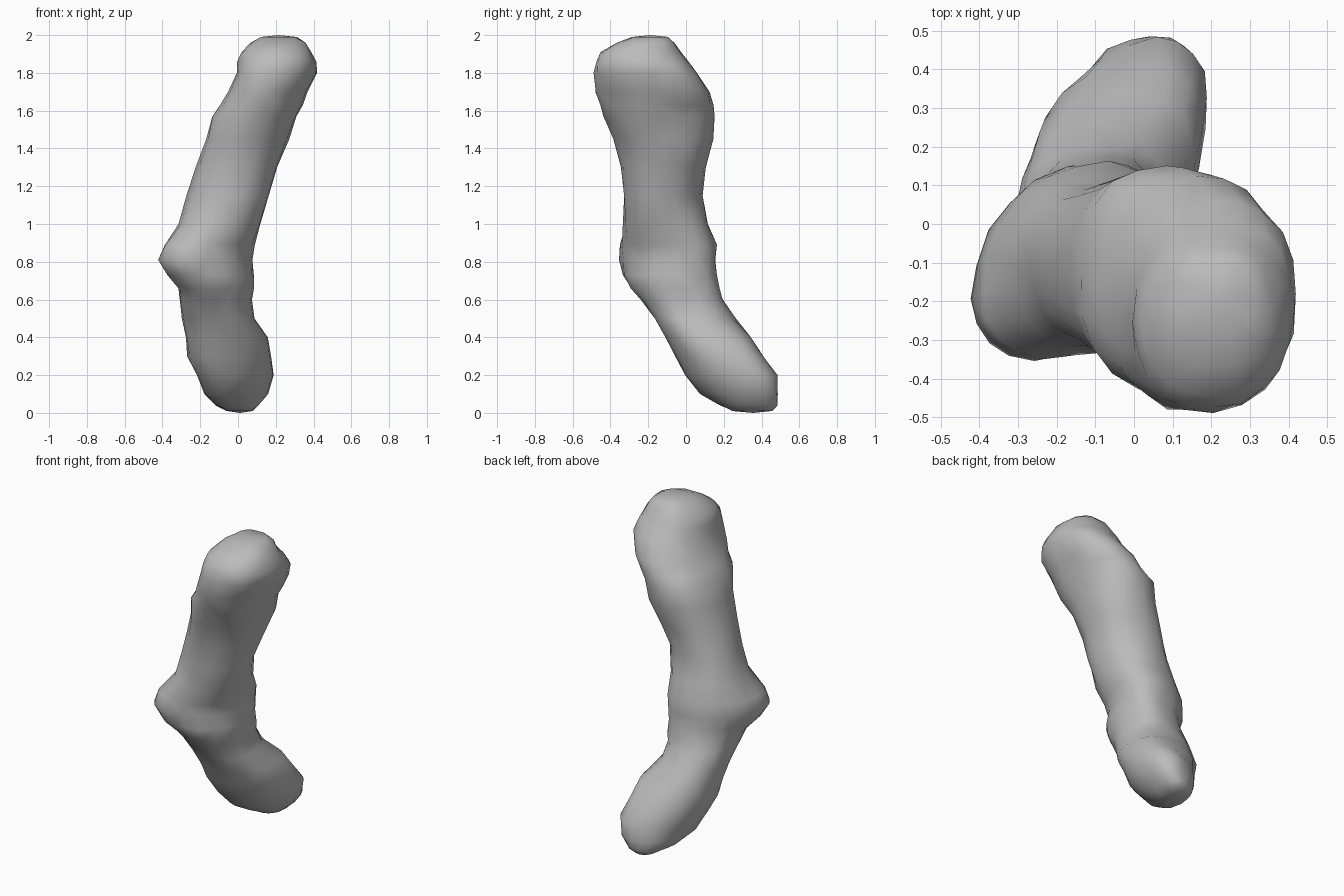
import bpy, bmesh, math, random

random.seed(4)
default_cube = bpy.data.objects.get("Cube")
if default_cube:
    bpy.data.objects.remove(default_cube, do_unlink=True)

SIDES = 20
LUMPINESS = 0.005
SQUARENESS = 0.9

# Cross-sections in hundredths: height, x range, y range, diagonal lean
SECTIONS = [
    (1, -6, 8, 25, 46, 20),
    (4, -12, 11, 18, 48, 28),
    (10, -18, 16, 8, 49, 35),
    (20, -22, 19, -1, 48, 35),
    (30, -27, 18, -6, 41, 22),
    (40, -28, 16, -11, 35, 12),
    (50, -30, 9, -17, 26, 0),
    (60, -31, 7, -24, 20, 5),
    (66, -32, 8, -29, 18, 12),
    (73, -37, 8, -34, 16, 25),
    (81, -42, 8, -35, 16, 35),
    (89, -39, 9, -35, 16, 28),
    (100, -31, 12, -33, 12, 0),
    (115, -27, 16, -33, 9, -12),
    (130, -22, 21, -34, 11, 0),
    (145, -17, 27, -38, 14, 4),
    (157, -14, 31, -44, 15, -4),
    (163, -9, 34, -46, 14, 4),
    (170, -5, 37, -48, 12, 12),
    (180, -1, 42, -49, 6, 10),
    (186, 0, 41, -48, 1, 6),
    (191, 2, 39, -45, -3, 3),
    (196, 7, 36, -37, -6, 0),
    (199, 12, 31, -29, -9, 0),
]


def make_material(name, colour):
    material = bpy.data.materials.new(name)
    material.use_nodes = True
    material.diffuse_color = colour
    shader = next(n for n in material.node_tree.nodes if n.type == "BSDF_PRINCIPLED")
    shader.inputs["Base Color"].default_value = colour
    shader.inputs["Roughness"].default_value = 0.8
    return material


def fuller(value):
    """Push a sine or cosine outward so that the oval is slightly boxy."""
    return math.copysign(abs(value) ** SQUARENESS, value)


def add_ring(bm, section):
    """Add one leaning oval of vertices that fills the given ranges."""
    height, x_low, x_high, y_low, y_high, lean = (value / 100 for value in section)
    centre_x, centre_y = (x_low + x_high) / 2, (y_low + y_high) / 2
    radius_x, radius_y = (x_high - x_low) / 2, (y_high - y_low) / 2
    ring = []
    for i in range(SIDES):
        angle = math.tau * i / SIDES
        swell = 1 + random.uniform(-LUMPINESS, LUMPINESS) / radius_x
        ring.append(bm.verts.new((
            centre_x + radius_x * swell * fuller(math.cos(angle)),
            centre_y + radius_y * swell * fuller(math.sin(angle + lean)),
            height,
        )))
    return ring


def close_end(bm, ring, height):
    """Close a ring with a low fan to a centre point."""
    x = sum(v.co.x for v in ring) / SIDES
    y = sum(v.co.y for v in ring) / SIDES
    tip = bm.verts.new((x, y, height))
    for i in range(SIDES):
        bm.faces.new((ring[i], ring[(i + 1) % SIDES], tip))


# Bent limb: rounded lower end, jutting joint and bulbous top in one skin
bm = bmesh.new()
rings = [add_ring(bm, section) for section in SECTIONS]
for lower, upper in zip(rings, rings[1:]):
    for i in range(SIDES):
        j = (i + 1) % SIDES
        bm.faces.new((lower[i], lower[j], upper[j], upper[i]))
close_end(bm, rings[0], 0)
close_end(bm, rings[-1], 2)
bmesh.ops.triangulate(bm, faces=bm.faces[:])
bmesh.ops.recalc_face_normals(bm, faces=bm.faces[:])

mesh = bpy.data.meshes.new("bent_limb")
bm.to_mesh(mesh)
bm.free()
mesh.materials.append(make_material("plain grey", (0.5, 0.5, 0.5, 1)))

limb = bpy.data.objects.new("bent_limb", mesh)
bpy.context.collection.objects.link(limb)
bpy.ops.object.select_all(action="DESELECT")
limb.select_set(True)
bpy.context.view_layer.objects.active = limb
bpy.ops.object.shade_smooth_by_angle(angle=math.radians(60))
